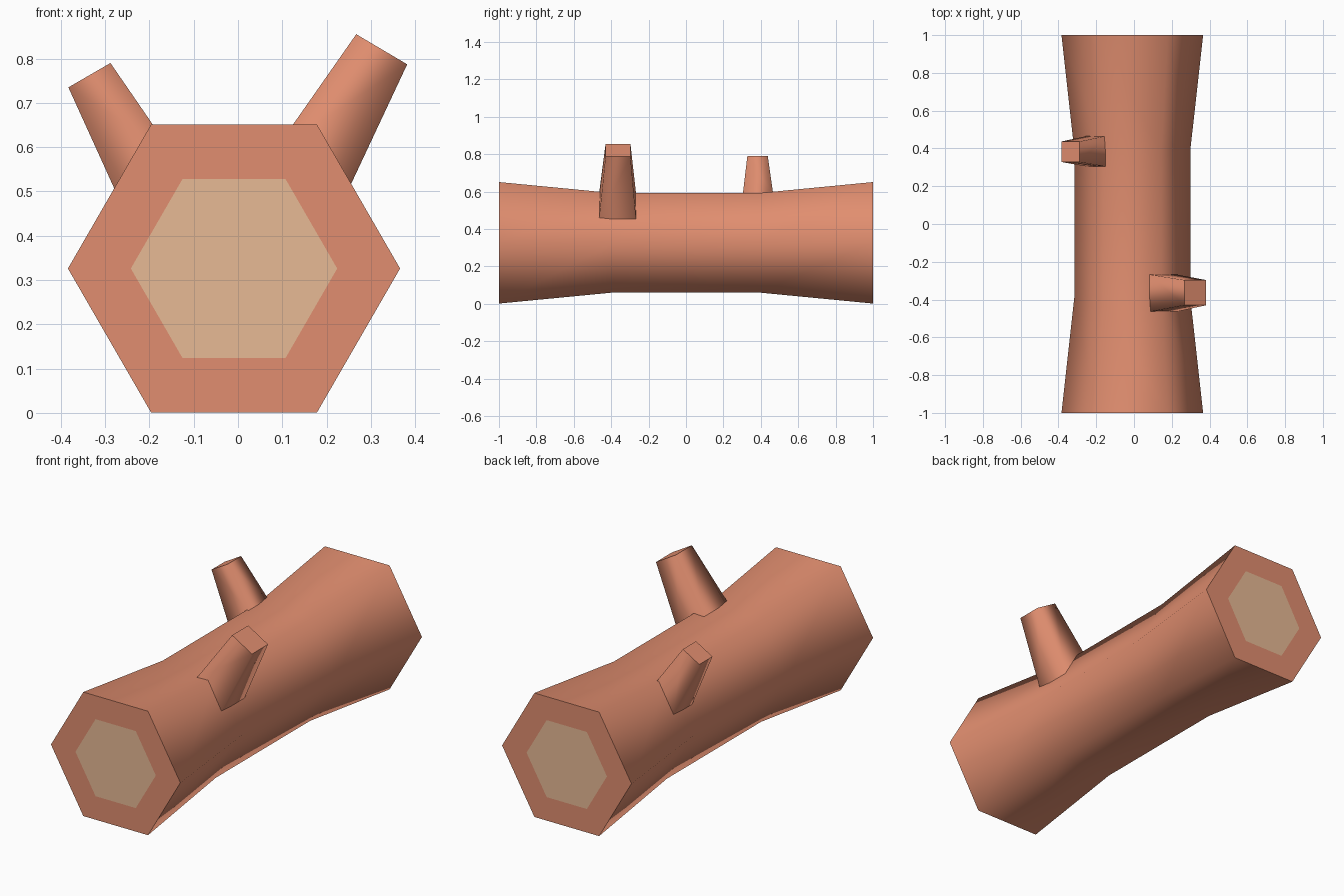
import bpy, bmesh
from math import cos, sin, pi

if "Cube" in bpy.data.objects:
    bpy.data.objects.remove(bpy.data.objects["Cube"])

def material(name, color):
    m = bpy.data.materials.new(name)
    m.diffuse_color = (*color, 1)
    m.use_nodes = True
    m.node_tree.nodes["Principled BSDF"].inputs["Base Color"].default_value = m.diffuse_color
    return m

bark = material("bark", (0.75, 0.27, 0.16))
wood = material("cut_wood", (0.80, 0.49, 0.30))

def finish(name, bm, mats):
    bmesh.ops.recalc_face_normals(bm, faces=bm.faces)
    me = bpy.data.meshes.new(name)
    bm.to_mesh(me)
    bm.free()
    for m in mats:
        me.materials.append(m)
    ob = bpy.data.objects.new(name, me)
    bpy.context.collection.objects.link(ob)
    return ob

def bridge(bm, a, b, smooth=True):
    n = len(a)
    for i in range(n):
        j = (i + 1) % n
        f = bm.faces.new((a[i], a[j], b[j], b[i]))
        f.smooth = smooth

def sharpen(ring):
    for e in {e for v in ring for e in v.link_edges if e.other_vert(v) in ring}:
        e.smooth = False

# Log: hexagonal rings with a narrower waist, flat ends with inset pale wood
bm = bmesh.new()

def hexagon(y, r):
    return [bm.verts.new((-0.009 + r * cos(i * pi / 3), y, 0.326 + r * sin(i * pi / 3)))
            for i in range(6)]

rings = [hexagon(y, r) for y, r in ((-1, 0.375), (-0.39, 0.307), (0.39, 0.307), (1, 0.375))]
for a, b in zip(rings, rings[1:]):
    bridge(bm, a, b)
for end, y in ((rings[0], -1), (rings[-1], 1)):
    inner = hexagon(y, 0.233)
    bridge(bm, end, inner, smooth=False)
    bm.faces.new(inner).material_index = 1
    sharpen(end)
finish("log", bm, (bark, wood))

# Branch stubs: tapered four-sided posts, each end given as two (x, z) points and a y range
def branch(name, base, base_y, tip, tip_y):
    bm = bmesh.new()

    def quad(pts, ys):
        (p, q), (y0, y1) = pts, ys
        return [bm.verts.new(c) for c in ((p[0], y0, p[1]), (q[0], y0, q[1]),
                                          (q[0], y1, q[1]), (p[0], y1, p[1]))]
    a, b = quad(base, base_y), quad(tip, tip_y)
    bridge(bm, a, b)
    bm.faces.new(b)
    bm.faces.new(a)
    sharpen(a)
    sharpen(b)
    finish(name, bm, (bark,))

branch("front_branch", ((0.08, 0.588), (0.224, 0.45)), (-0.465, -0.267),
       ((0.267, 0.855), (0.382, 0.787)), (-0.43, -0.297))
branch("back_branch", ((-0.149, 0.588), (-0.249, 0.44)), (0.304, 0.466),
       ((-0.288, 0.79), (-0.383, 0.735)), (0.328, 0.437))
